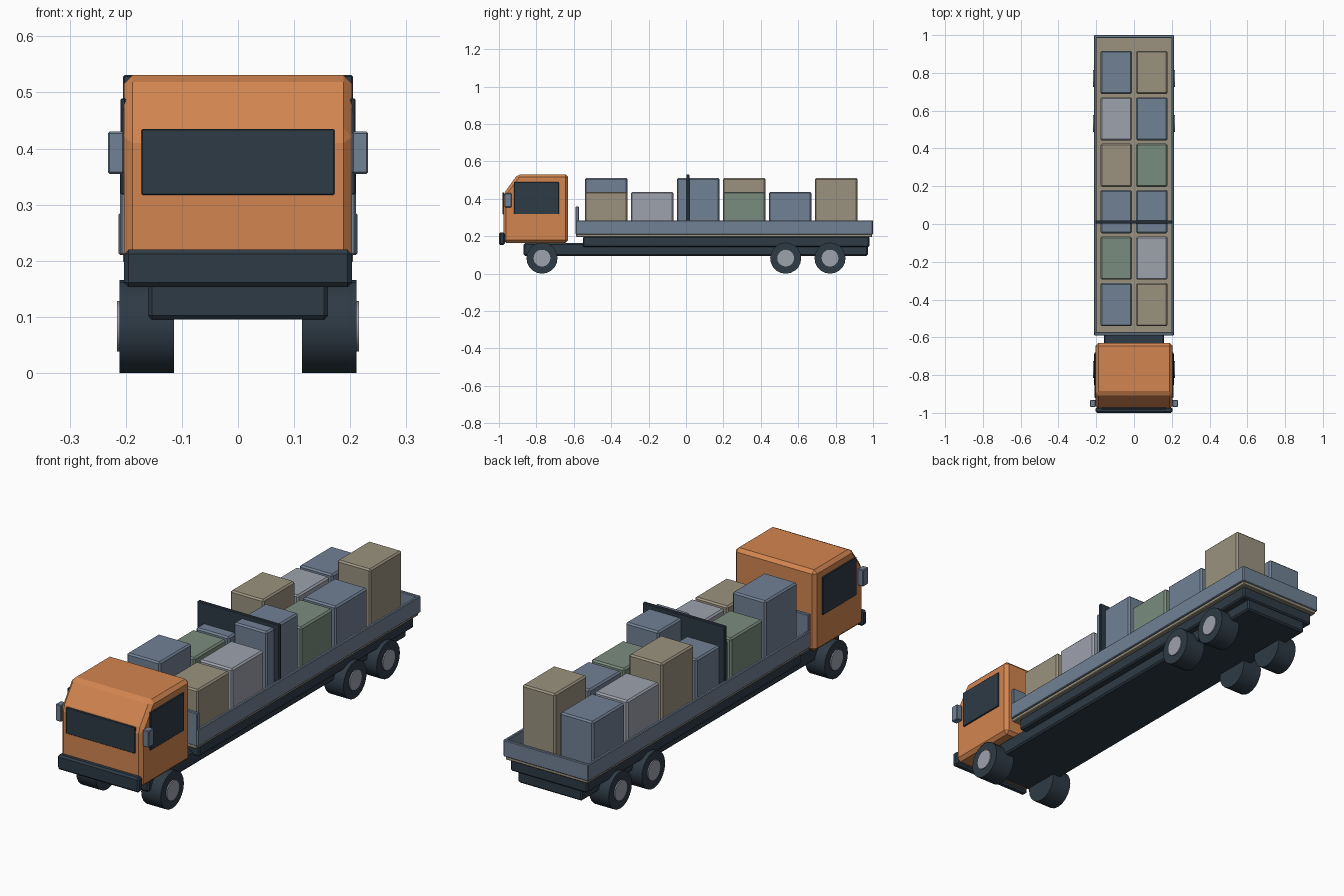
import bpy, bmesh, math
from mathutils import Matrix

if "Cube" in bpy.data.objects:
    bpy.data.objects.remove(bpy.data.objects["Cube"])


def material(name, rgb):
    m = bpy.data.materials.new(name)
    m.diffuse_color = (*rgb, 1)
    m.use_nodes = True
    m.node_tree.nodes["Principled BSDF"].inputs["Base Color"].default_value = m.diffuse_color
    return m


ORANGE = material("orange paint", (0.65, 0.235, 0.08))
NAVY = material("dark navy", (0.027, 0.043, 0.060))
SLATE = material("slate blue", (0.165, 0.220, 0.300))
TAN = material("tan", (0.325, 0.290, 0.215))
GREEN = material("sage green", (0.195, 0.262, 0.210))
GREY = material("light grey", (0.340, 0.360, 0.420))


def finish(bm, name, mat, bevel=0.0):
    bmesh.ops.recalc_face_normals(bm, faces=bm.faces)
    if bevel:
        bmesh.ops.bevel(bm, geom=bm.edges[:], offset=bevel, segments=1,
                        profile=0.5, affect='EDGES')
    me = bpy.data.meshes.new(name)
    bm.to_mesh(me)
    bm.free()
    me.materials.append(mat)
    ob = bpy.data.objects.new(name, me)
    bpy.context.collection.objects.link(ob)
    return ob


def box(name, mat, x, y, z, bevel=0.004):
    """Box from (min, max) ranges on each axis."""
    bm = bmesh.new()
    size = [r[1] - r[0] for r in (x, y, z)]
    mid = [(r[0] + r[1]) / 2 for r in (x, y, z)]
    bmesh.ops.create_cube(bm, size=1, matrix=Matrix.Translation(mid) @ Matrix.Diagonal((*size, 1)))
    return finish(bm, name, mat, bevel)


def side_box(name, mat, s, x, y, z, bevel=0.004):
    """Box on the left (s=-1) or right (s=1) side."""
    return box(name, mat, sorted((s * x[0], s * x[1])), y, z, bevel)


def disc(name, mat, x0, x1, y, z, radius, sides=20):
    """Cylinder lying along x."""
    bm = bmesh.new()
    place = Matrix.Translation(((x0 + x1) / 2, y, z)) @ Matrix.Rotation(math.pi / 2, 4, 'Y')
    bmesh.ops.create_cone(bm, cap_ends=True, segments=sides, radius1=radius, radius2=radius,
                          depth=abs(x1 - x0), matrix=place)
    ob = finish(bm, name, mat)
    bpy.context.view_layer.objects.active = ob
    ob.select_set(True)
    bpy.ops.object.shade_smooth_by_angle(angle=math.radians(35))
    ob.select_set(False)


# Cab: side profile with a sloped brow, extruded across and chamfered
profile = [(-0.977, 0.165), (-0.977, 0.425), (-0.9, 0.531), (-0.63, 0.531), (-0.63, 0.165)]
bm = bmesh.new()
face = bm.faces.new([bm.verts.new((-0.203, y, z)) for y, z in profile])
ext = bmesh.ops.extrude_face_region(bm, geom=[face])
bmesh.ops.translate(bm, vec=(0.406, 0, 0),
                    verts=[v for v in ext["geom"] if isinstance(v, bmesh.types.BMVert)])
finish(bm, "cab", ORANGE, 0.015)

# Cab details
box("windshield", NAVY, (-0.172, 0.172), (-0.981, -0.972), (0.317, 0.435), 0.002)
box("bumper", NAVY, (-0.203, 0.203), (-1.0, -0.968), (0.153, 0.22), 0.008)
for s, side in ((-1, "left"), (1, "right")):
    side_box(side + "_window", NAVY, s, (0.2, 0.209), (-0.92, -0.68), (0.318, 0.489), 0.002)
    side_box(side + "_mirror", SLATE, s, (0.203, 0.232), (-0.97, -0.932), (0.355, 0.43), 0.003)

# Chassis and subframe
box("chassis", NAVY, (-0.16, 0.16), (-0.868, 0.972), (0.095, 0.163), 0.007)
box("subframe", NAVY, (-0.192, 0.192), (-0.552, 0.98), (0.143, 0.198), 0.006)

# Cargo bed
box("bed_floor", TAN, (-0.205, 0.205), (-0.588, 0.995), (0.196, 0.218), 0.003)
box("headboard", SLATE, (-0.21, 0.21), (-0.59, -0.573), (0.21, 0.36), 0.003)
box("tailgate", SLATE, (-0.212, 0.212), (0.985, 1.0), (0.21, 0.285), 0.003)
for s, side in ((-1, "left"), (1, "right")):
    side_box(side + "_rail", SLATE, s, (0.199, 0.213), (-0.588, 0.998), (0.21, 0.285), 0.003)
box("cargo_divider", NAVY, (-0.205, 0.205), (0.002, 0.018), (0.216, 0.531), 0.003)

# Crates: two columns of six, colours repeating every five
crate_colours = [SLATE, TAN, GREEN, GREY, SLATE]
for row in range(6):
    y = -0.427 + row * 0.246
    for col in range(2):
        x = (-0.0945, 0.0945)[col]
        top = 0.511 if (row + col) % 3 == 0 else 0.437
        box(f"crate_{row + 1}_{col + 1}", crate_colours[(2 * row + col) % 5],
            (x - 0.083, x + 0.083), (y - 0.114, y + 0.114), (0.216, top), 0.007)

# Wheels and hubs
for axle, y in (("front", -0.77), ("middle", 0.533), ("rear", 0.77)):
    for s, side in ((-1, "left"), (1, "right")):
        disc(f"{axle}_{side}_tyre", NAVY, s * 0.114, s * 0.211, y, 0.083, 0.083)
        disc(f"{axle}_{side}_hub", GREY, s * 0.2, s * 0.216, y, 0.083, 0.045)
